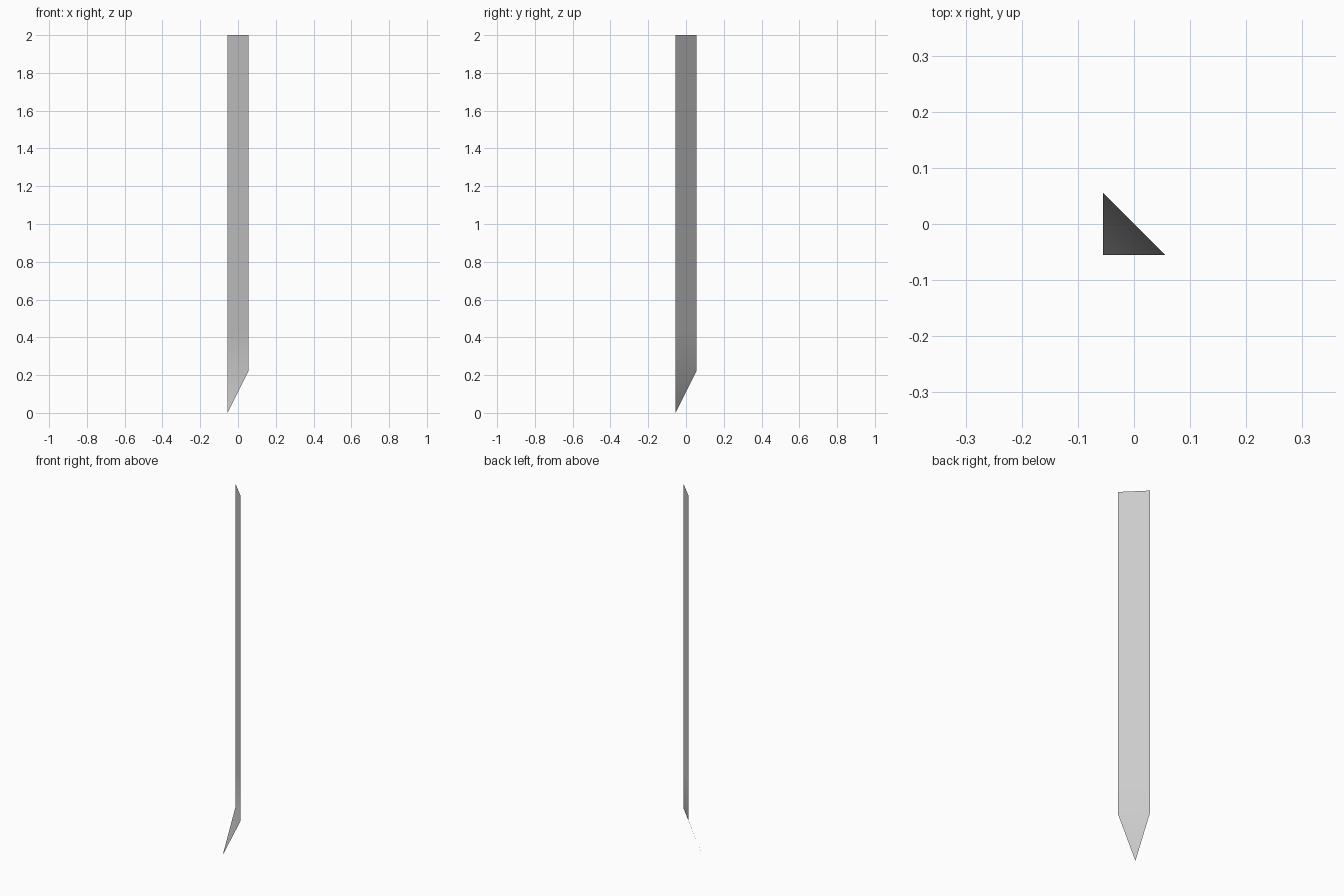
import bpy, bmesh

if "Cube" in bpy.data.objects:
    bpy.data.objects.remove(bpy.data.objects["Cube"])

HALF = 0.055        # half width of the strip along x and y
SHOULDER = 0.22     # height where the strip ends and the tip begins
TOP = 2.0
SEGMENTS = 8

bm = bmesh.new()

# Flat diagonal strip, built as rows of two points
rows = []
for i in range(SEGMENTS + 1):
    z = SHOULDER + (TOP - SHOULDER) * i / SEGMENTS
    rows.append((bm.verts.new((-HALF, HALF, z)), bm.verts.new((HALF, -HALF, z))))
for (a, b), (d, c) in zip(rows, rows[1:]):
    bm.faces.new((a, d, c, b))

# Bent pointed tip, leaning to the front left
tip = bm.verts.new((-HALF, -HALF, 0))
a, b = rows[0]
bm.faces.new((a, b, tip))

# Make all faces point to the back right
bm.normal_update()
for f in bm.faces:
    if f.normal.x + f.normal.y < 0:
        f.normal_flip()
    f.smooth = True

mesh = bpy.data.meshes.new("pointed_blade")
bm.to_mesh(mesh)
bm.free()
blade = bpy.data.objects.new("pointed_blade", mesh)
bpy.context.collection.objects.link(blade)
